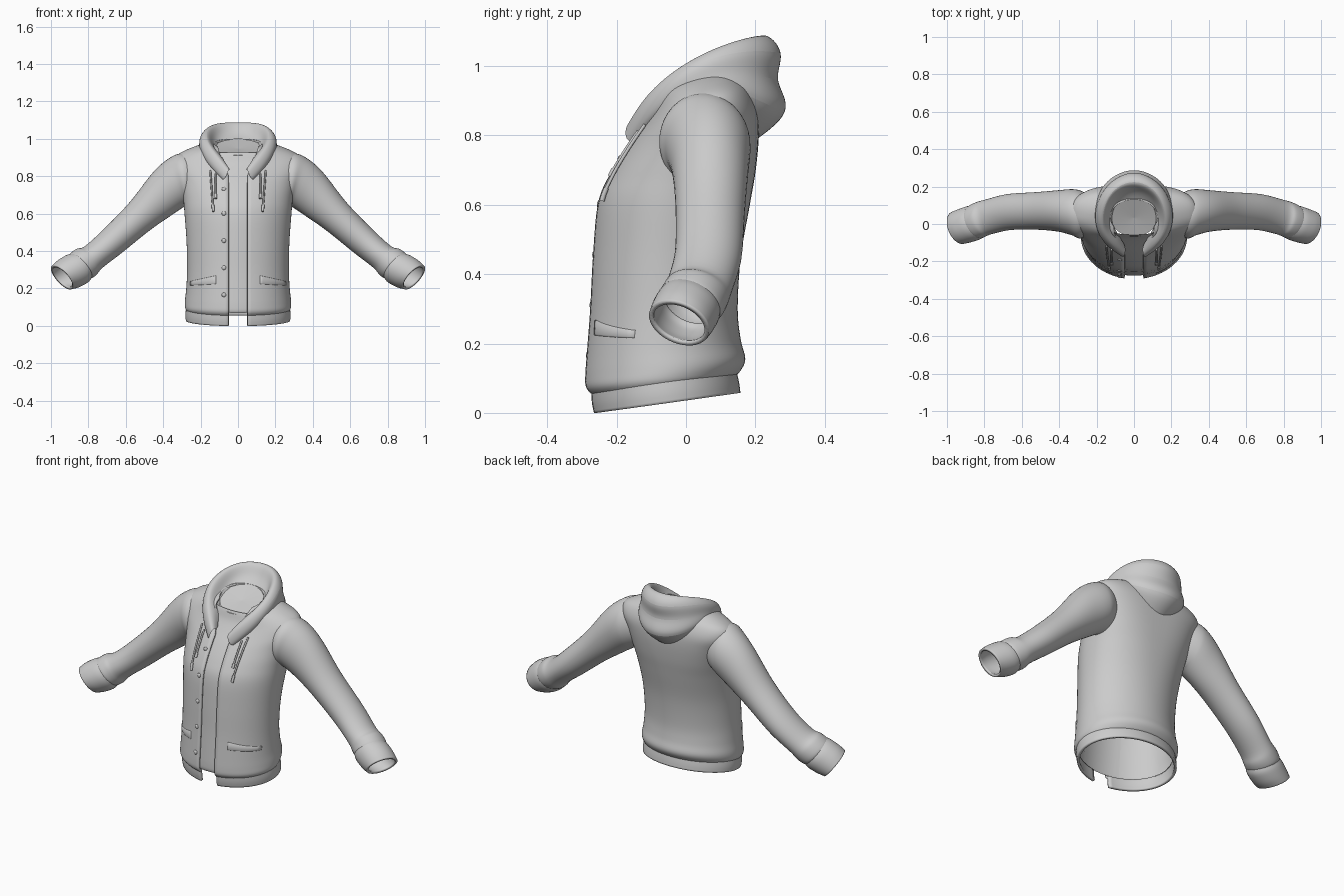
import bpy, bmesh
from math import sin, cos, pi, asin, radians, copysign
from mathutils import Vector

if "Cube" in bpy.data.objects:
    bpy.data.objects.remove(bpy.data.objects["Cube"])


def catmull(rows, n):
    """Smoothly resample rows of numbers, n steps per span."""
    out = []
    for i in range(len(rows) - 1):
        p = [rows[max(0, min(len(rows) - 1, i + k))] for k in (-1, 0, 1, 2)]
        for s in range(n):
            t = s / n
            out.append([0.5 * (2 * b + (c - a) * t + (2 * a - 5 * b + 4 * c - d) * t * t
                               + (3 * b - a - 3 * c + d) * t ** 3) for a, b, c, d in zip(*p)])
    return out + [list(rows[-1])]


def grid(name, rows, closed=False, thick=0.0, mirror=False, subsurf=0):
    """Surface through rows of points, with optional modifiers."""
    n = len(rows[0])
    verts = [tuple(p) for r in rows for p in r]
    faces = [(i * n + j, i * n + (j + 1) % n, (i + 1) * n + (j + 1) % n, (i + 1) * n + j)
             for i in range(len(rows) - 1) for j in range(n if closed else n - 1)]
    me = bpy.data.meshes.new(name)
    me.from_pydata(verts, [], faces)
    bm = bmesh.new()
    bm.from_mesh(me)
    bmesh.ops.recalc_face_normals(bm, faces=bm.faces)
    for f in bm.faces:
        f.smooth = True
    bm.to_mesh(me)
    bm.free()
    me.set_sharp_from_angle(angle=radians(50))
    ob = bpy.data.objects.new(name, me)
    bpy.context.collection.objects.link(ob)
    if mirror:
        ob.modifiers.new("Mirror", 'MIRROR').merge_threshold = 0.0005
    if thick:
        m = ob.modifiers.new("Thickness", 'SOLIDIFY')
        m.thickness, m.offset = thick, 0
    if subsurf:
        m = ob.modifiers.new("Smooth", 'SUBSURF')
        m.levels = m.render_levels = subsurf
    return ob


# Body rings: z front, z back, half width, y front, y back, back squareness (1 = round)
BODY = [(.055, .112, .268, -.268, .137, 1), (.075, .122, .277, -.286, .150, 1),
        (.11, .155, .278, -.288, .165, 1), (.18, .21, .271, -.283, .152, 1),
        (.30, .30, .266, -.274, .143, 1), (.45, .45, .269, -.266, .152, .95),
        (.60, .60, .280, -.252, .178, .85), (.68, .70, .288, -.220, .195, .75),
        (.76, .80, .305, -.170, .204, .68), (.82, .87, .333, -.125, .200, .68),
        (.87, .925, .328, -.092, .180, .75), (.915, .96, .26, -.075, .155, .85),
        (.935, .99, .18, -.065, .137, 1), (.94, .995, .125, -.06, .13, 1)]
HEM = [(.0, .057, .272, -.262, .150, 1), (.03, .087, .274, -.268, .146, 1),
       (.066, .122, .271, -.270, .138, 1)]
GAP = 0.05
body_rings = catmull(BODY, 5)


def ring_point(r, a):
    zf, zb, hw, yf, yb, e = r
    s, c = sin(a), cos(a)
    if c < 0:  # squarer back
        s, c = copysign(abs(s) ** e, s), -abs(c) ** e
    y = (yf + yb) / 2 - (yb - yf) / 2 * c
    return Vector((hw * s, y, zf + (zb - zf) * (y - yf) / (yb - yf)))


def open_ring(r, n=80):
    a0 = asin((GAP + max(0, r[0] - .80) * .4) / r[2])  # opening widens at the collar
    return [ring_point(r, a0 + (2 * pi - 2 * a0) * i / n) for i in range(n + 1)]


def front(x, z, off=0.0):
    """Point on the front of the body at x, z, pushed outward by off."""
    pts = [ring_point(r, asin(max(-1, min(1, x / r[2])))) for r in body_rings]
    for p, q in zip(pts, pts[1:]):
        if p.z <= z <= q.z:
            p = p.lerp(q, (z - p.z) / (q.z - p.z))
            break
    return p + Vector((x * 1.5, -0.26, 0.03)).normalized() * off


# Body and bottom band, open down the front
grid("body", [open_ring(r) for r in body_rings], thick=.012)
grid("hem_band", [open_ring(r) for r in catmull(HEM, 3)], thick=.014)

# Inner panel behind the opening
grid("inner_panel", [[ring_point(r, asin(.115 / r[2]) * k / 5) + Vector((0, .012, 0))
                      for k in range(-5, 6)] for r in body_rings[4:-8]])

# Tilted neck lining
grid("neck_lining", [[(.122 * f * sin(2 * pi * k / 40), .033 - .1 * f * cos(2 * pi * k / 40),
                       .955 - .044 * f * cos(2 * pi * k / 40) - .008 * (1 - f))
                      for k in range(40)] for f in (1, .7, .35, .01)], closed=True)

# Sleeve rings: top x, top z, bottom x, bottom z, y centre, y radius, forward skew
SLEEVE = [(.22, .90, .20, .68, .05, .09, 0), (.30, .922, .265, .645, .05, .127, 0),
          (.37, .895, .29, .635, .063, .123, 0),
          (.455, .82, .365, .585, .070, .110, 0), (.58, .66, .475, .508, .070, .100, 0),
          (.72, .515, .615, .395, .064, .096, .01), (.82, .425, .722, .312, .040, .092, .02),
          (.865, .41, .757, .272, .028, .092, .025), (.90, .385, .782, .255, .015, .090, .03),
          (.91, .372, .797, .252, .010, .080, .03)]
CUFF = [(.895, .377, .79, .258, .012, .080, .03), (.925, .366, .806, .238, .004, .084, .03),
        (.965, .34, .85, .215, -.01, .083, .03), (.992, .314, .889, .205, -.02, .080, .03)]


def tube_rings(table, n):
    out = []
    for tx, tz, bx, bz, y, ry, sk in catmull(table, n):
        c, u = Vector(((tx + bx) / 2, y, (tz + bz) / 2)), Vector(((tx - bx) / 2, 0, (tz - bz) / 2))
        v = Vector((sk * .7, ry, -sk * .7))
        out.append([c + u * cos(2 * pi * k / 40) + v * sin(2 * pi * k / 40) for k in range(40)])
    return out


grid("sleeves", tube_rings(SLEEVE, 5), closed=True, mirror=True)
grid("cuffs", tube_rings(CUFF, 4), closed=True, thick=.014, mirror=True)

# Hood half: sections from the front tip to the back centre, each from neck edge over the rim to base
HOOD = [
    [(.045, -.115, .825), (.046, -.145, .845), (.05, -.172, .835), (.062, -.176, .80),
     (.075, -.168, .785), (.082, -.155, .78), (.085, -.125, .785)],
    [(.085, -.06, .905), (.095, -.085, .922), (.12, -.122, .925), (.155, -.118, .895),
     (.165, -.106, .875), (.163, -.09, .86), (.14, -.06, .86)],
    [(.115, .0, .935), (.14, -.01, .96), (.172, -.025, 1.01), (.212, -.015, .99),
     (.216, .0, .96), (.212, .01, .93), (.18, .02, .90)],
    [(.115, .07, .965), (.135, .095, 1.01), (.16, .09, 1.075), (.207, .115, 1.04),
     (.20, .12, .99), (.215, .145, .94), (.17, .10, .89)],
    [(.07, .115, .985), (.085, .165, 1.03), (.105, .19, 1.11), (.14, .24, 1.05),
     (.13, .225, .97), (.155, .265, .88), (.11, .17, .81)],
    [(0, .125, .99), (0, .19, 1.03), (0, .23, 1.118), (0, .32, 1.03),
     (0, .255, .955), (0, .35, .865), (0, .18, .75)]]
grid("hood", HOOD, mirror=True, subsurf=3)


def cord(name, pts, radius):
    cu = bpy.data.curves.new(name, 'CURVE')
    cu.dimensions, cu.bevel_depth, cu.bevel_resolution, cu.use_fill_caps = '3D', radius, 3, True
    sp = cu.splines.new('POLY')
    sp.points.add(len(pts) - 1)
    for q, p in zip(sp.points, pts):
        q.co = (*p, 1)
    ob = bpy.data.objects.new(name, cu)
    bpy.context.collection.objects.link(ob)


# Drawstrings with tips, two per side
for s in (-1, 1):
    for x0, x1, zt, zb in ((.138, .122, .83, .61), (.112, .110, .81, .68)):
        line = [front(s * (x0 + (x1 - x0) * i / 12), zt + (zb - zt) * i / 12, .017) for i in range(13)]
        cord("drawstring", line, .005)
        cord("drawstring_tip", line[-3:], .0075)

# Pocket welts
for s in (-1, 1):
    rows = []
    for i in range(11):
        t = i / 10
        x = s * (.115 + .135 * t)
        top, low = .268 - .03 * t, .222 - .008 * t
        rows.append([front(x, low, .002), front(x, low + .006, .005),
                     front(x, top - .004, .006), front(x, top, .002)])
    grid("pocket_welt", rows, thick=.006)

# Buttons down one side of the opening
for z in (.73, .60, .455, .31, .165):
    bpy.ops.mesh.primitive_uv_sphere_add(segments=16, ring_count=8, radius=.012,
                                         location=front(-.073, z, .006))
    b = bpy.context.object
    b.name = "button"
    b.scale = (1, .6, 1)
    bpy.ops.object.shade_smooth()
